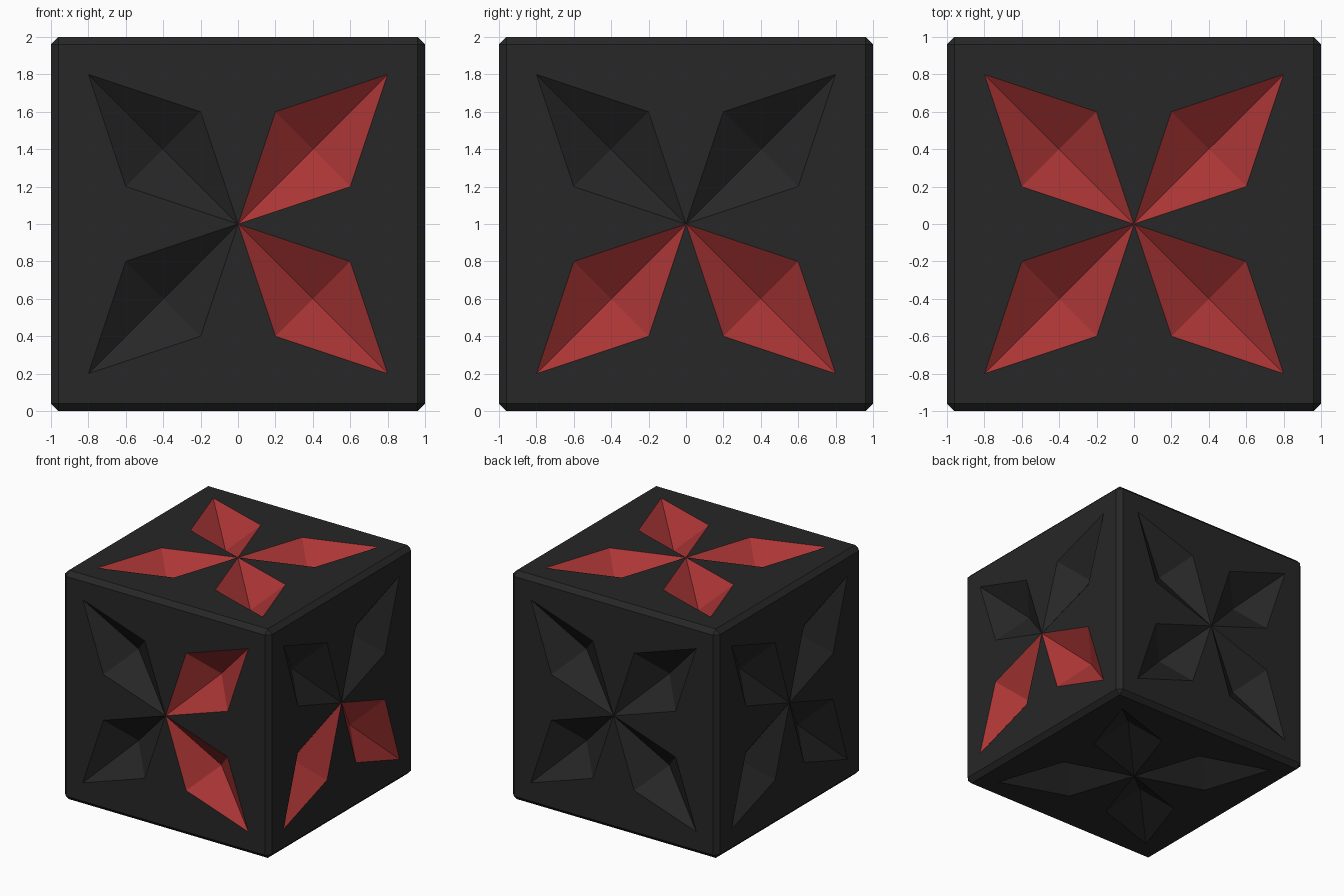
import bpy, bmesh
from mathutils import Vector

if "Cube" in bpy.data.objects:
    bpy.data.objects.remove(bpy.data.objects["Cube"])

BEVEL, DEPTH = 0.04, 0.2


def material(name, rgb):
    m = bpy.data.materials.new(name)
    m.diffuse_color = (*rgb, 1)
    m.use_nodes = True
    m.node_tree.nodes["Principled BSDF"].inputs["Base Color"].default_value = m.diffuse_color
    return m


bm = bmesh.new()

# Chamfered cube shell: keep only the chamfer strips and corners
bmesh.ops.create_cube(bm, size=2)
bmesh.ops.bevel(bm, geom=bm.edges[:], offset=BEVEL, offset_type='OFFSET',
                segments=1, profile=0.5, affect='EDGES')
bmesh.ops.delete(bm, geom=[f for f in bm.faces if f.calc_area() > 1], context='FACES')


def turn(p, k):
    """Rotate a 2D point by k quarter turns."""
    for _ in range(k):
        p = (-p[1], p[0])
    return p


def add_side(u, v, red):
    """One cube side with four kite-shaped faceted recesses."""
    u, v = Vector(u), Vector(v)
    n = u.cross(v)
    c = 1 - BEVEL

    def face(pts, k, mat):
        vs = []
        for p in pts:
            a, b = turn(p[:2], k)
            vs.append(bm.verts.new(u * a + v * b + n * (1 - (p[2] if len(p) > 2 else 0))))
        bm.faces.new(vs).material_index = mat

    for k in range(4):
        # flat area between two petals
        face([(0, 0), (.6, -.2), (.8, -.8), (c, -c), (c, c), (.8, .8), (.6, .2)], k, 0)
        # recessed petal, four facets meeting at a sunken point
        kite = [(0, 0), (.6, .2), (.8, .8), (.2, .6)]
        for i in range(4):
            face([kite[i], kite[(i + 1) % 4], (.4, .4, DEPTH)], k, int(k in red))


# red petals by quadrant: 0 upper right, 1 upper left, 2 lower left, 3 lower right
add_side((1, 0, 0), (0, 0, 1), (0, 3))         # front
add_side((0, 1, 0), (0, 0, 1), (2, 3))         # right
add_side((-1, 0, 0), (0, 0, 1), ())            # back
add_side((0, -1, 0), (0, 0, 1), ())            # left
add_side((1, 0, 0), (0, 1, 0), (0, 1, 2, 3))   # top
add_side((1, 0, 0), (0, -1, 0), ())            # bottom

bmesh.ops.remove_doubles(bm, verts=bm.verts[:], dist=0.001)
bmesh.ops.translate(bm, verts=bm.verts[:], vec=(0, 0, 1))

mesh = bpy.data.meshes.new("petal_cube")
bm.to_mesh(mesh)
bm.free()
mesh.materials.append(material("black", (0.02, 0.02, 0.02)))
mesh.materials.append(material("red", (0.41, 0.036, 0.036)))
bpy.context.collection.objects.link(bpy.data.objects.new("petal_cube", mesh))
